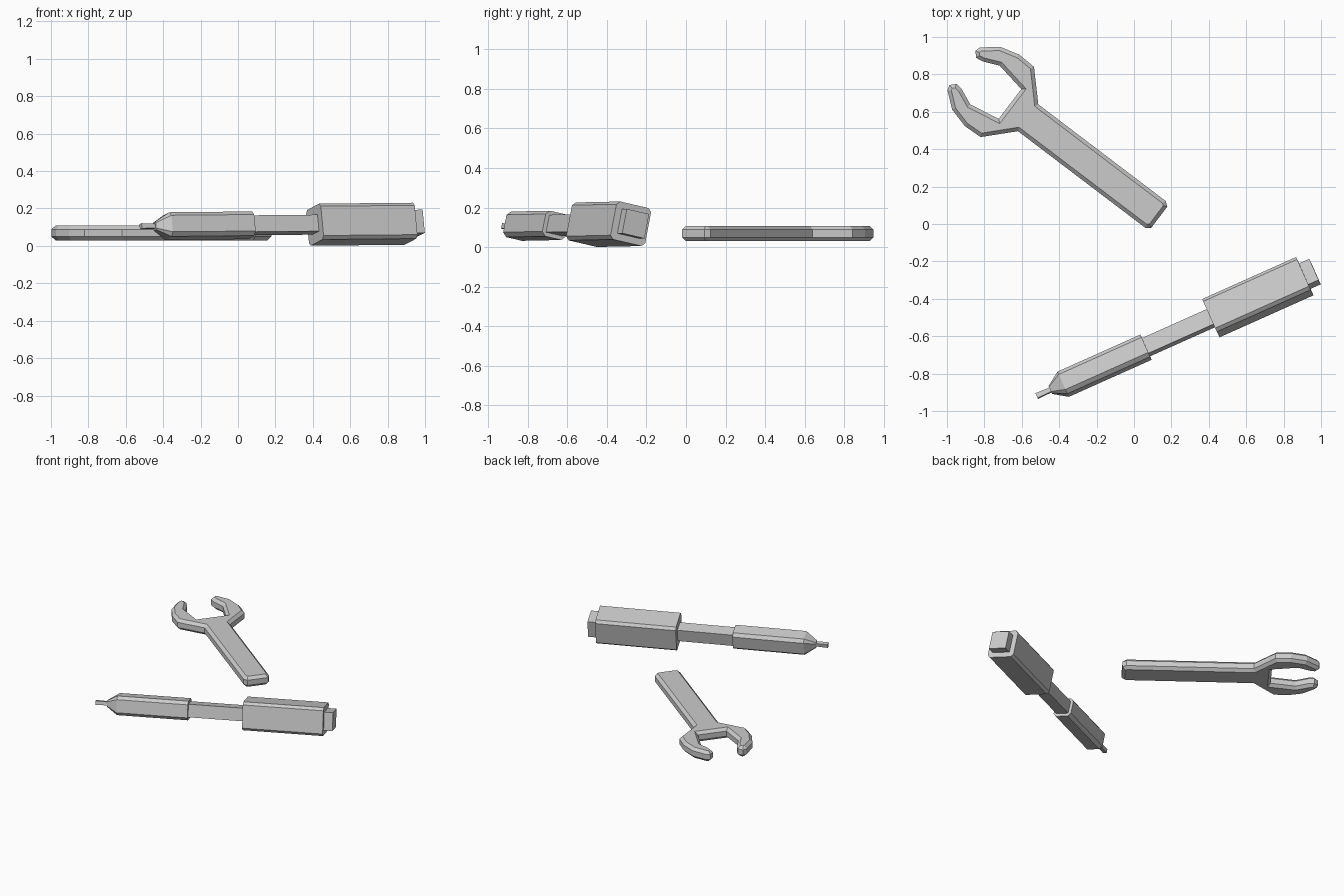
import bpy, bmesh
from math import radians
from mathutils import Matrix, Vector

cube = bpy.data.objects.get("Cube")
if cube:
    bpy.data.objects.remove(cube, do_unlink=True)

# Single plain metal colour
metal = bpy.data.materials.new("light_grey_metal")
metal.use_nodes = True
grey = (0.6, 0.6, 0.6, 1)
metal.diffuse_color = grey
metal.node_tree.nodes["Principled BSDF"].inputs["Base Color"].default_value = grey


def finish(name, bm, matrix):
    bmesh.ops.recalc_face_normals(bm, faces=bm.faces[:])
    mesh = bpy.data.meshes.new(name)
    bm.to_mesh(mesh)
    bm.free()
    mesh.materials.append(metal)
    obj = bpy.data.objects.new(name, mesh)
    obj.matrix_world = matrix
    bpy.context.collection.objects.link(obj)


def loft(name, stations, matrix):
    """Square bar along x; each station is (x, half size, half flat width)."""
    bm = bmesh.new()
    previous = None
    for x, h, f in stations:
        corner = [(h, h)] if f == h else [(h, f), (f, h)]
        ring = []
        for turn in range(4):
            for a, b in corner:
                for _ in range(turn):
                    a, b = -b, a
                ring.append(bm.verts.new((x, a, b)))
        if previous:
            for i in range(len(ring)):
                j = (i + 1) % len(ring)
                bm.faces.new((previous[i], previous[j], ring[j], ring[i]))
        else:
            bm.faces.new(ring)
        previous = ring
    bm.faces.new(previous)
    finish(name, bm, matrix)


# Wrench: mirrored half outline, extruded, with chamfered rims
half = [(-.88, .072), (-.855, .09), (0, .09), (.14, .236), (.243, .24),
        (.35, .211), (.433, .143), (.441, .115), (.415, .087), (.375, .093),
        (.29, .13), (.122, .1)]
outline = half + [(u, -v) for u, v in reversed(half)]
bm = bmesh.new()
base = bm.faces.new([bm.verts.new((u, v, .05)) for u, v in outline])
result = bmesh.ops.extrude_face_region(bm, geom=[base], use_keep_orig=True)
top_verts = [g for g in result["geom"] if isinstance(g, bmesh.types.BMVert)]
bmesh.ops.translate(bm, verts=top_verts, vec=Vector((0, 0, .038)))
bmesh.ops.recalc_face_normals(bm, faces=bm.faces[:])
for cap in [f for f in bm.faces if abs(f.normal.z) > .9]:
    bmesh.ops.inset_region(bm, faces=[cap], thickness=.02, depth=.02,
                           use_even_offset=True)
finish("wrench", bm, Matrix.Translation((-.566, .568, 0))
       @ Matrix.Rotation(radians(142.8), 4, "Z"))

# Screwdriver: bars sharing one slightly rolled axis
axis = (Matrix.Translation((-.52, -.92, .1045))
        @ Matrix.Rotation(radians(24.1), 4, "Z")
        @ Matrix.Rotation(radians(-.5), 4, "Y")
        @ Matrix.Rotation(radians(-12), 4, "X"))
loft("driver_tip", [(0, .014, .014), (.09, .012, .012)], axis)
loft("driver_barrel", [(.08, .021, .014), (.155, .066, .045), (.64, .066, .045)], axis)
loft("driver_neck", [(.63, .045, .045), (1.03, .045, .045)], axis)
loft("driver_handle", [(1.02, .098, .08), (1.57, .098, .08)], axis)
loft("driver_end_cap", [(1.56, .063, .063), (1.63, .063, .063)], axis)
